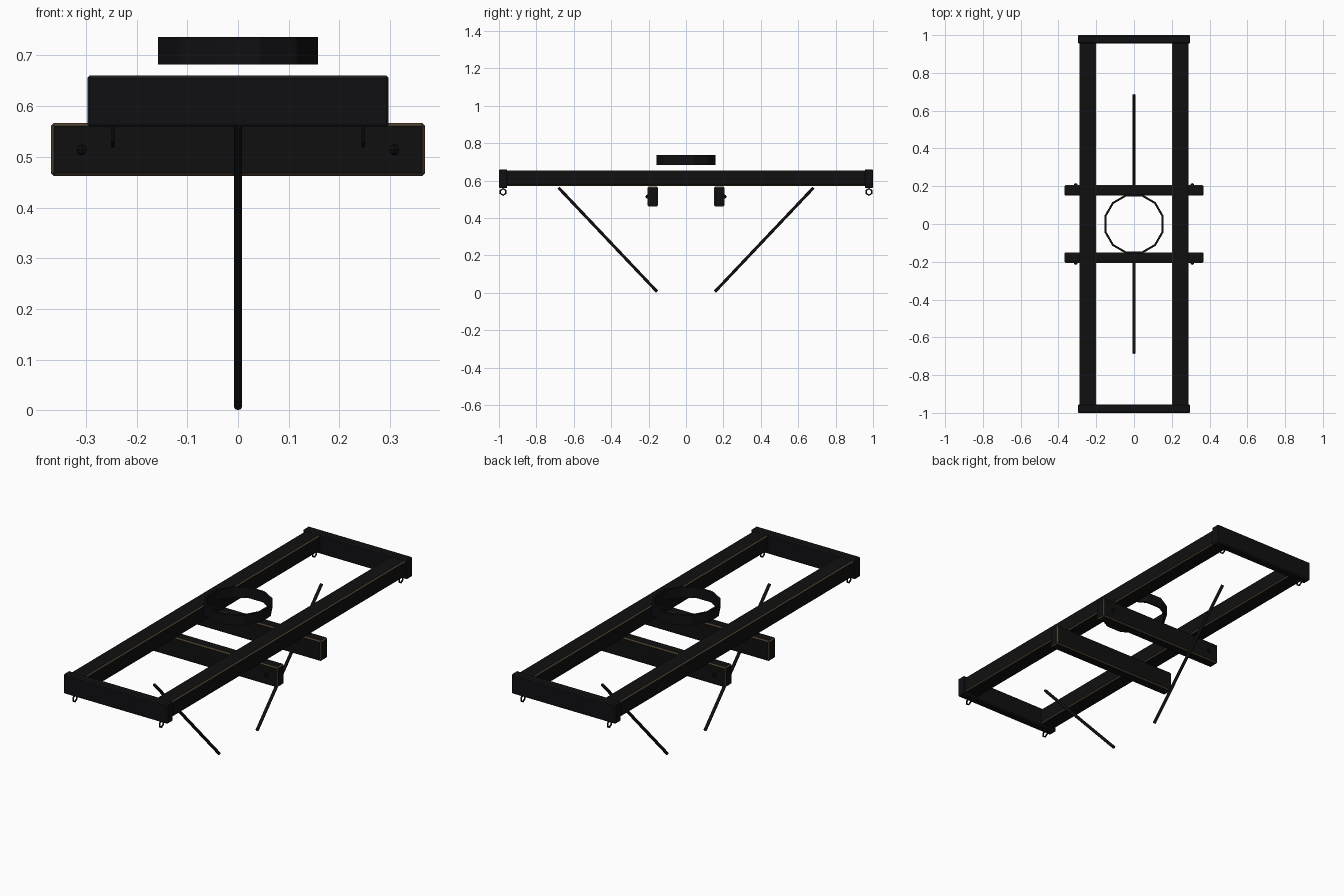
import bpy, math
from mathutils import Vector

if "Cube" in bpy.data.objects:
    bpy.data.objects.remove(bpy.data.objects["Cube"])


def mat(name, col):
    m = bpy.data.materials.new(name)
    m.diffuse_color = (*col, 1)
    m.use_nodes = True
    m.node_tree.nodes["Principled BSDF"].inputs["Base Color"].default_value = m.diffuse_color
    return m


black = mat("dark_beam", (0.005, 0.005, 0.005))
brown = mat("worn_brown_edge", (0.075, 0.052, 0.03))
steel = mat("dark_steel", (0.005, 0.005, 0.006))
steel_edge = mat("steel_edge", (0.012, 0.014, 0.017))


def beam(name, lo, hi, bevel, mats):
    """Box between two corners with coloured chamfered edges."""
    lo, hi = Vector(lo), Vector(hi)
    bpy.ops.mesh.primitive_cube_add(size=1, location=(lo + hi) / 2)
    o = bpy.context.object
    o.name = name
    o.scale = hi - lo
    bpy.ops.object.transform_apply(location=False, rotation=False, scale=True)
    for m in mats:
        o.data.materials.append(m)
    b = o.modifiers.new("chamfer", 'BEVEL')
    b.width, b.segments, b.material = bevel, 1, 1
    return o


def finish(name, m):
    o = bpy.context.object
    o.name = name
    o.data.materials.append(m)
    return o


# long side rails
for s, side in ((-1, "left"), (1, "right")):
    c = s * 0.245
    beam(side + "_rail", (c - 0.043, -0.965, 0.572), (c + 0.043, 0.965, 0.654),
         0.006, (black, brown))

for s, end in ((-1, "front"), (1, "back")):
    # end plates closing the frame
    c = s * 0.978
    beam(end + "_end_beam", (-0.297, c - 0.022, 0.559), (0.297, c + 0.022, 0.66),
         0.004, (steel, steel_edge))

    # cross beams under the rails
    c = s * 0.178
    beam(end + "_cross_beam", (-0.369, c - 0.028, 0.462), (0.369, c + 0.028, 0.567),
         0.006, (black, brown))

    # diagonal struts
    a, b = Vector((0, s * 0.682, 0.562)), Vector((0, s * 0.155, 0.006))
    bpy.ops.mesh.primitive_cylinder_add(vertices=8, radius=0.008, depth=(a - b).length,
                                        location=(a + b) / 2)
    o = finish(end + "_strut", steel)
    o.rotation_euler = (a - b).to_track_quat('Z', 'X').to_euler()
    bpy.ops.object.shade_smooth_by_angle(angle=math.radians(50))

    for t, side in ((-1, "left"), (1, "right")):
        # hanging six-sided eyelets
        bpy.ops.mesh.primitive_torus_add(major_segments=6, minor_segments=6,
                                         major_radius=0.017, minor_radius=0.004,
                                         location=(t * 0.247, s * 0.978, 0.539),
                                         rotation=(0, math.pi / 2, 0))
        finish(f"{end}_{side}_eyelet", steel)

        # bolt heads on the cross beams
        bpy.ops.mesh.primitive_uv_sphere_add(segments=6, ring_count=4, radius=0.011,
                                             location=(t * 0.308, s * 0.206, 0.514))
        finish(f"{end}_{side}_bolt", steel)

# twelve-sided ring above the frame
bpy.ops.mesh.primitive_cylinder_add(vertices=12, radius=0.163, depth=0.054, end_fill_type='NOTHING',
                                    location=(0, 0, 0.709), rotation=(0, 0, math.radians(15)))
ring = finish("top_ring", steel)
sol = ring.modifiers.new("wall", 'SOLIDIFY')
sol.thickness, sol.offset = 0.011, -1
